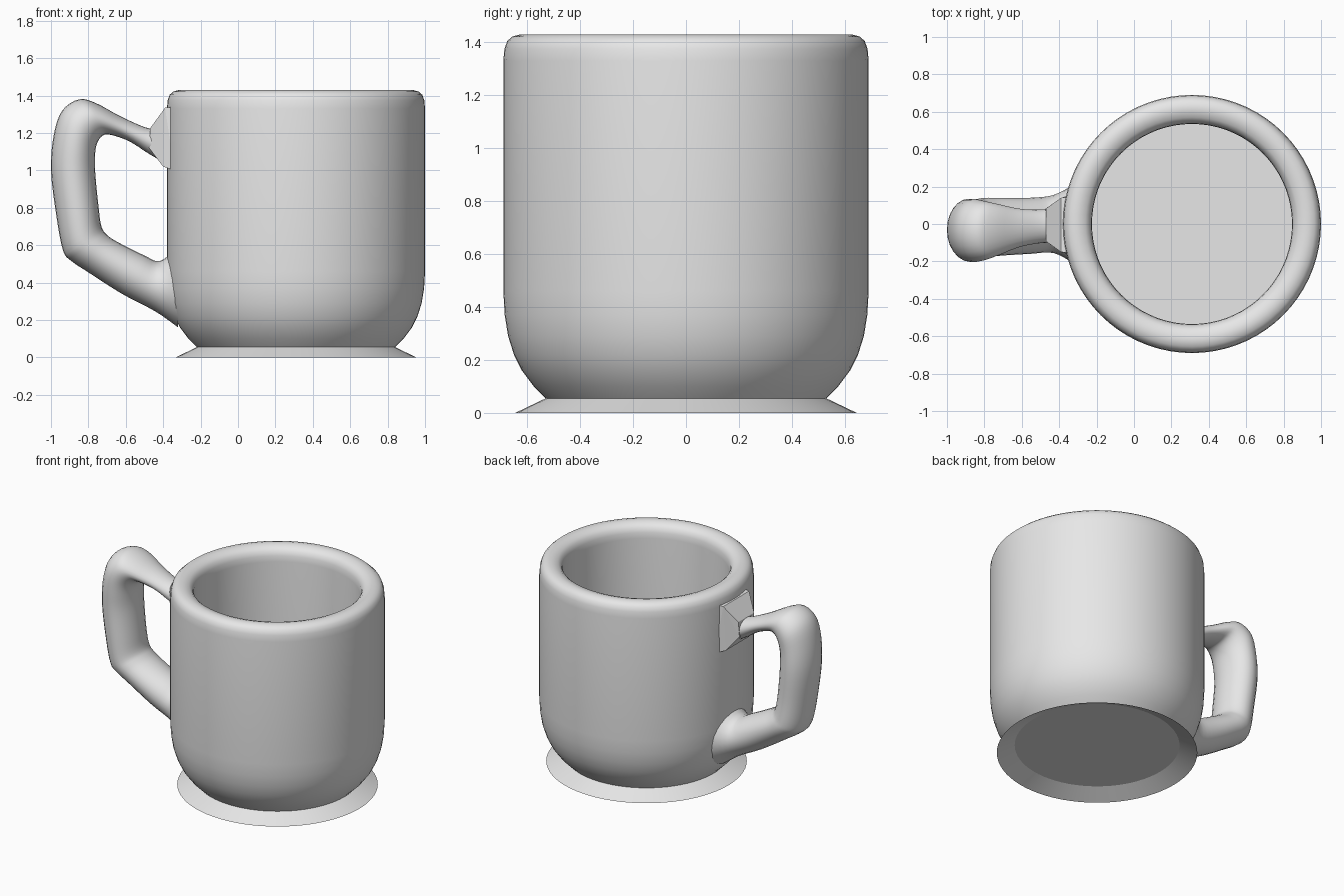
import bpy, bmesh, math

if "Cube" in bpy.data.objects:
    bpy.data.objects.remove(bpy.data.objects["Cube"])

CX = 0.31      # axis of the cup
SEG = 72

grey = bpy.data.materials.new("plain grey")
grey.diffuse_color = (0.8, 0.8, 0.8, 1)
grey.use_nodes = True
grey.node_tree.nodes["Principled BSDF"].inputs["Base Color"].default_value = grey.diffuse_color


def finish(name, bm, angle=35):
    bmesh.ops.remove_doubles(bm, verts=bm.verts, dist=1e-5)
    bmesh.ops.recalc_face_normals(bm, faces=bm.faces)
    mesh = bpy.data.meshes.new(name)
    bm.to_mesh(mesh)
    bm.free()
    mesh.materials.append(grey)
    ob = bpy.data.objects.new(name, mesh)
    bpy.context.collection.objects.link(ob)
    bpy.ops.object.select_all(action='DESELECT')
    ob.select_set(True)
    bpy.context.view_layer.objects.active = ob
    if angle:
        bpy.ops.object.shade_smooth_by_angle(angle=math.radians(angle))
    return ob


def loft(bm, rings):
    """Join consecutive closed rings of points with quads."""
    loops = [[bm.verts.new(p) for p in ring] for ring in rings]
    for a, b in zip(loops, loops[1:]):
        for i in range(len(a)):
            j = (i + 1) % len(a)
            bm.faces.new((a[i], a[j], b[j], b[i]))
    return loops


def circle(r, z):
    return [(CX + r * math.cos(2 * math.pi * i / SEG),
             r * math.sin(2 * math.pi * i / SEG), z) for i in range(SEG)]


# Cup body: rounded base, straight wall, soft rim, straight inside wall and floor
profile = [(.53, .055), (.575, .10), (.62, .16), (.65, .22), (.672, .29),
           (.685, .37), (.69, .46), (.69, 1.33), (.686, 1.375), (.675, 1.405),
           (.655, 1.422), (.625, 1.43), (.60, 1.428), (.57, 1.418),
           (.55, 1.40), (.538, 1.37), (.535, 1.33), (.535, .075)]
bm = bmesh.new()
loops = loft(bm, [circle(r, z) for r, z in profile])
bm.faces.new(loops[0])
bm.faces.new(loops[-1])
finish("cup_body", bm)

# Foot: thin flared skirt, open underneath
bm = bmesh.new()
loft(bm, [circle(.53, .055), circle(.645, 0)])
finish("flared_foot", bm)

# Handle: sections as outer x, z, inner x, z, half width, sideways offset
sections = [
    (-.32, 1.22, -.32, 1.00, .11, 0),
    (-.46, 1.22, -.47, 1.085, .09, -.01),
    (-.62, 1.285, -.58, 1.155, .10, -.02),
    (-.76, 1.36, -.68, 1.19, .135, -.03),
    (-.85, 1.38, -.725, 1.185, .155, -.035),
    (-.94, 1.32, -.755, 1.14, .168, -.035),
    (-.985, 1.19, -.765, 1.07, .168, -.035),
    (-1.0, 1.00, -.762, .97, .165, -.03),
    (-.97, .75, -.745, .80, .16, -.03),
    (-.935, .57, -.73, .70, .16, -.025),
    (-.89, .515, -.70, .655, .16, -.02),
    (-.80, .455, -.64, .615, .155, -.015),
    (-.62, .34, -.50, .545, .15, -.01),
    (-.44, .245, -.42, .515, .155, 0),
    (-.32, .16, -.33, .58, .21, 0)]


def spline(a, b, c, d, t):
    return [.5 * (2 * q + (r - p) * t + (2 * p - 5 * q + 4 * r - s) * t * t
                  + (3 * q - p - 3 * r + s) * t ** 3)
            for p, q, r, s in zip(a, b, c, d)]


def section_ring(s, n=24):
    ox, oz, ix, iz, half, off = s
    ring = []
    for k in range(n):
        c, sn = math.cos(2 * math.pi * k / n), math.sin(2 * math.pi * k / n)
        ring.append(((ox + ix) / 2 + c * (ox - ix) / 2, off + half * sn,
                     (oz + iz) / 2 + c * (oz - iz) / 2))
    return ring


padded = [sections[0]] + sections + [sections[-1]]
smooth = [spline(*padded[i:i + 4], t / 4)
          for i in range(len(sections) - 1) for t in range(4)] + [sections[-1]]
bm = bmesh.new()
loops = loft(bm, [section_ring(s) for s in smooth])
bm.faces.new(loops[0])
bm.faces.new(loops[-1])
finish("handle", bm, 50)

# Faceted wedge where the upper arm meets the wall
bm = bmesh.new()
for x, z, half in [(-.34, 1.34, .15), (-.39, 1.335, .145), (-.47, 1.225, .088),
                   (-.475, 1.12, .085), (-.40, 1.02, .13), (-.34, 1.0, .16)]:
    for side in (-1, 1):
        bm.verts.new((x, side * half - .005, z))
bmesh.ops.convex_hull(bm, input=bm.verts)
finish("handle_root_wedge", bm, 0)
